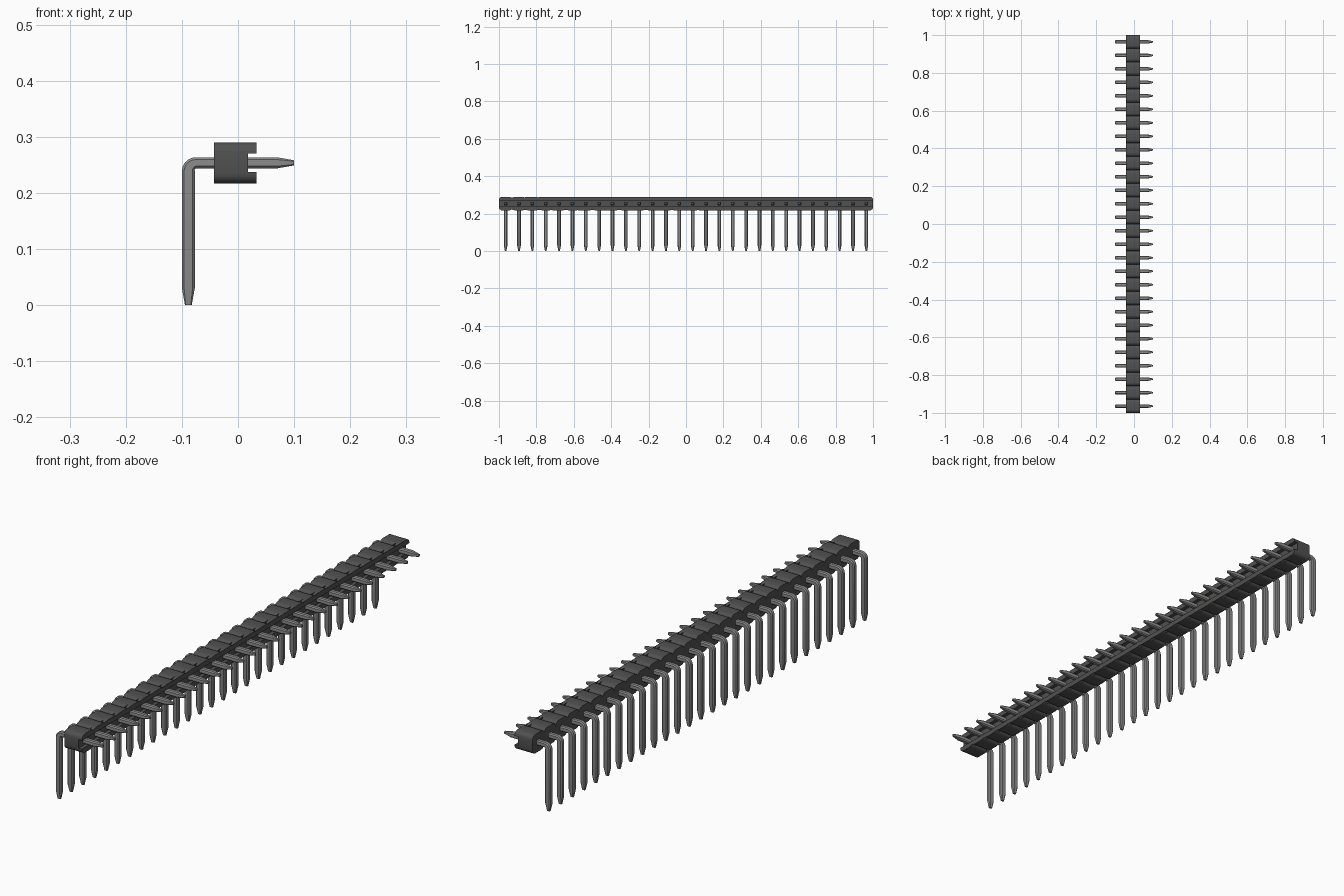
import bpy, bmesh, math

cube = bpy.data.objects.get("Cube")
if cube:
    bpy.data.objects.remove(cube)

COUNT = 28
PITCH = 2 / COUNT
Z_LOW, Z_HIGH = 0.217, 0.29


def material(name, rgb):
    m = bpy.data.materials.new(name)
    m.use_nodes = True
    m.diffuse_color = (*rgb, 1)
    m.node_tree.nodes["Principled BSDF"].inputs["Base Color"].default_value = (*rgb, 1)
    return m


plastic = material("dark grey plastic", (0.08, 0.083, 0.08))
metal = material("grey metal", (0.27, 0.265, 0.265))


def finish(name, bm, mat):
    bmesh.ops.recalc_face_normals(bm, faces=bm.faces[:])
    mesh = bpy.data.meshes.new(name)
    bm.to_mesh(mesh)
    bm.free()
    mesh.materials.append(mat)
    obj = bpy.data.objects.new(name, mesh)
    bpy.context.collection.objects.link(obj)
    bpy.ops.object.select_all(action="DESELECT")
    obj.select_set(True)
    bpy.context.view_layer.objects.active = obj
    bpy.ops.object.shade_smooth_by_angle(angle=math.radians(35))
    return obj


def prism(name, outline, x0, x1):
    """Extrude a (y, z) outline from x0 to x1."""
    bm = bmesh.new()
    a = [bm.verts.new((x0, y, z)) for y, z in outline]
    b = [bm.verts.new((x1, y, z)) for y, z in outline]
    bm.faces.new(a)
    bm.faces.new(b)
    for i in range(len(a)):
        j = (i + 1) % len(a)
        bm.faces.new((a[i], a[j], b[j], b[i]))
    bmesh.ops.triangulate(bm, faces=[f for f in bm.faces if len(f.verts) > 4])
    return finish(name, bm, plastic)


def scallops(z, side, radius=0.017, steps=4):
    """Row of round-cornered cells along y; side is +1 for top, -1 for bottom."""
    pts = []
    for c in range(COUNT):
        y0 = -1 + c * PITCH
        for s in range(steps + 1):
            a = math.pi / 2 * s / steps
            pts.append((y0 + radius * (1 - math.cos(a)), z - side * radius * (1 - math.sin(a))))
        for s in range(steps + 1):
            a = math.pi / 2 * s / steps
            # neighbouring cells share the bottom point of each groove
            if s == steps and c < COUNT - 1:
                continue
            pts.append((y0 + PITCH - radius * (1 - math.sin(a)),
                        z - side * radius * (1 - math.cos(a))))
    return pts


# Plastic strip: slab with an upper and a lower lip along the +x side
top, bottom = scallops(Z_HIGH, 1), scallops(Z_LOW, -1)
prism("housing_slab", top + bottom[::-1], -0.043, 0.018)
prism("housing_upper_lip", top + [(1, 0.27), (-1, 0.27)], 0.018, 0.033)
prism("housing_lower_lip", bottom + [(1, 0.237), (-1, 0.237)], 0.018, 0.033)


def ring(bm, centre, across, half, half_y, cut):
    """Chamfered square section; across is the in-plane (x, z) direction."""
    pts = []
    for sx, sy in ((1, 1), (-1, 1), (-1, -1), (1, -1)):
        pair = [(sx * half, sy * (half_y - cut)), (sx * (half - cut), sy * half_y)]
        pts += pair if sx * sy > 0 else pair[::-1]
    return [bm.verts.new((centre[0] + across[0] * u, v, centre[1] + across[1] * u)) for u, v in pts]


# Bent pin: tapered foot, upright, elbow, arm and tapered tip
X_LEG, Z_ARM = -0.0885, 0.2535
LEG, ARM, WIDE, CUT = 0.0115, 0.0098, 0.0098, 0.004
BEND = 0.014
bm = bmesh.new()
rings = [ring(bm, (X_LEG, 0), (-1, 0), 0.006, 0.004, 0.0015),
         ring(bm, (X_LEG, 0.03), (-1, 0), LEG, WIDE, CUT)]
for s in range(6):
    a = math.pi / 2 * s / 5
    centre = (X_LEG + BEND * (1 - math.cos(a)), Z_ARM - BEND * (1 - math.sin(a)))
    rings.append(ring(bm, centre, (-math.cos(a), math.sin(a)), LEG + (ARM - LEG) * s / 5, WIDE, CUT))
rings += [ring(bm, (0.07, Z_ARM), (0, 1), ARM, WIDE, CUT),
          ring(bm, (0.1, Z_ARM), (0, 1), 0.0045, 0.004, 0.0015)]
for a, b in zip(rings, rings[1:]):
    for i in range(8):
        j = (i + 1) % 8
        bm.faces.new((a[i], a[j], b[j], b[i]))
bm.faces.new(rings[0])
bm.faces.new(rings[-1])
first = finish("pin_01", bm, metal)
first.location.y = -1 + PITCH / 2

# Repeat the pin along the strip
for c in range(1, COUNT):
    pin = first.copy()
    pin.name = f"pin_{c + 1:02d}"
    pin.location.y = -1 + PITCH * (c + 0.5)
    bpy.context.collection.objects.link(pin)
